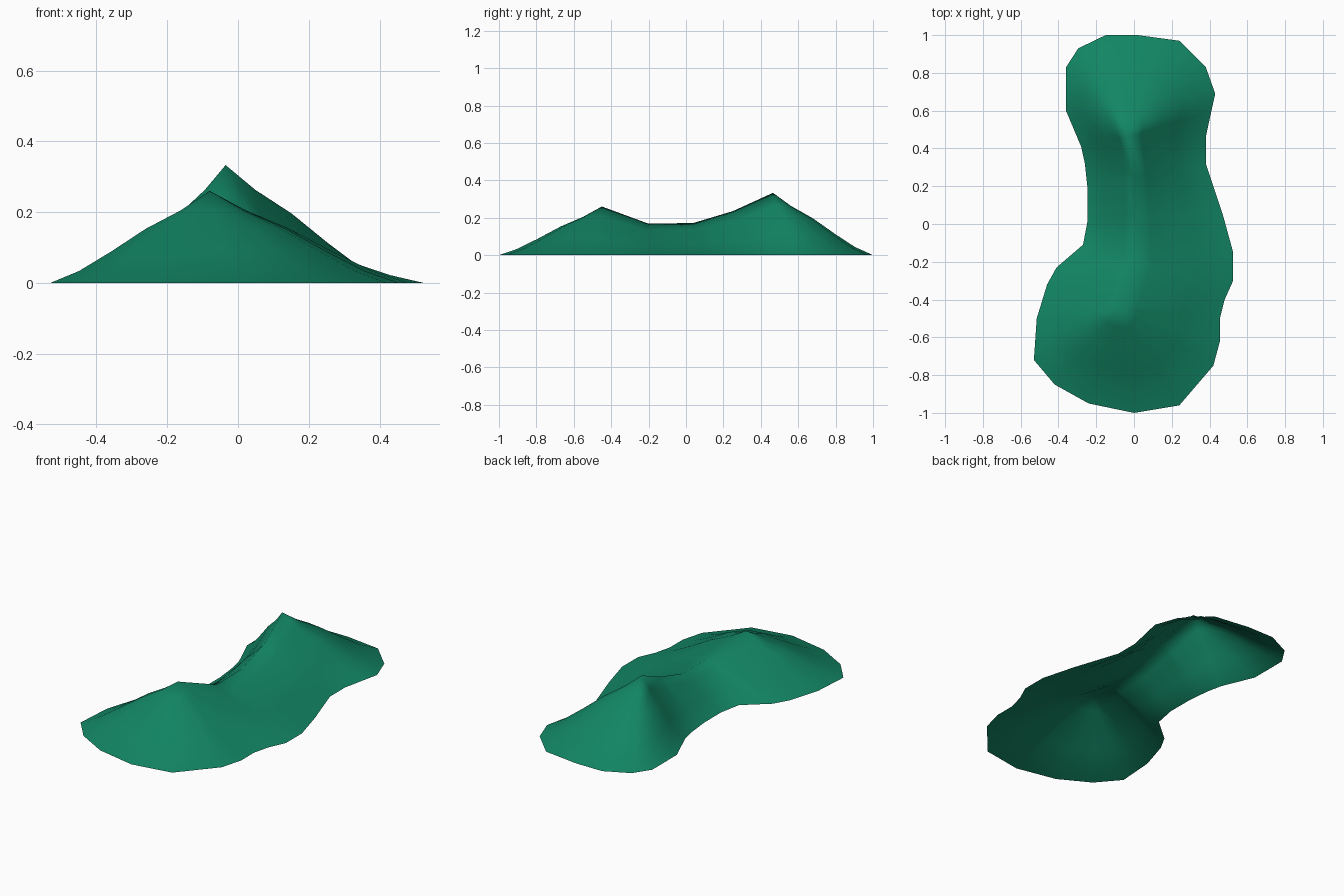
import bpy, bmesh
from mathutils import Vector

if "Cube" in bpy.data.objects:
    bpy.data.objects.remove(bpy.data.objects["Cube"])

# Footprint of the hill on the ground, clockwise from the back
OUTLINE = [(-.15, 1), (.02, 1), (.24, .97), (.38, .83), (.43, .69), (.41, .6),
           (.38, .46), (.38, .32), (.47, .05), (.525, -.15), (.525, -.3),
           (.48, -.4), (.455, -.5), (.455, -.62), (.42, -.75), (.24, -.96),
           (0, -1), (-.24, -.95), (-.42, -.85), (-.53, -.72), (-.515, -.5),
           (-.46, -.32), (-.41, -.23), (-.27, -.11), (-.245, .02), (-.245, .18),
           (-.26, .32), (-.28, .41), (-.36, .6), (-.36, .83), (-.295, .93)]

# Crest line: front peak, saddle, back peak
RIDGE = [Vector(p) for p in [(-.08, -.45, .26), (0, -.2, .168), (0, .04, .172),
                             (-.005, .25, .235), (-.035, .465, .333)]]

# Slope profile: (distance from rim to crest, share of the crest height)
PROFILE = [(0, 0), (.18, .13), (.38, .34), (.6, .59), (.82, .79), (1, 1)]

green = bpy.data.materials.new("grass green")
green.diffuse_color = (.006, .235, .125, 1)
green.use_nodes = True
green.node_tree.nodes["Principled BSDF"].inputs["Base Color"].default_value = green.diffuse_color

# Hill: rings shrinking from the footprint to the crest, open underneath
bm = bmesh.new()
rings = []
for t, h in PROFILE:
    ring = []
    for x, y in OUTLINE:
        top = min(RIDGE, key=lambda r: abs(r.y - y))
        ring.append(bm.verts.new((x + (top.x - x) * t, y + (top.y - y) * t, top.z * h)))
    rings.append(ring)
n = len(OUTLINE)
for low, high in zip(rings, rings[1:]):
    for i in range(n):
        j = (i + 1) % n
        bm.faces.new((low[j], low[i], high[i], high[j]))
bmesh.ops.remove_doubles(bm, verts=bm.verts, dist=.0005)
bmesh.ops.recalc_face_normals(bm, faces=bm.faces)
if sum(f.normal.z for f in bm.faces) < 0:
    bmesh.ops.reverse_faces(bm, faces=bm.faces)
for f in bm.faces:
    f.smooth = True

mesh = bpy.data.meshes.new("hill")
bm.to_mesh(mesh)
bm.free()
mesh.materials.append(green)
hill = bpy.data.objects.new("hill", mesh)
bpy.context.collection.objects.link(hill)
